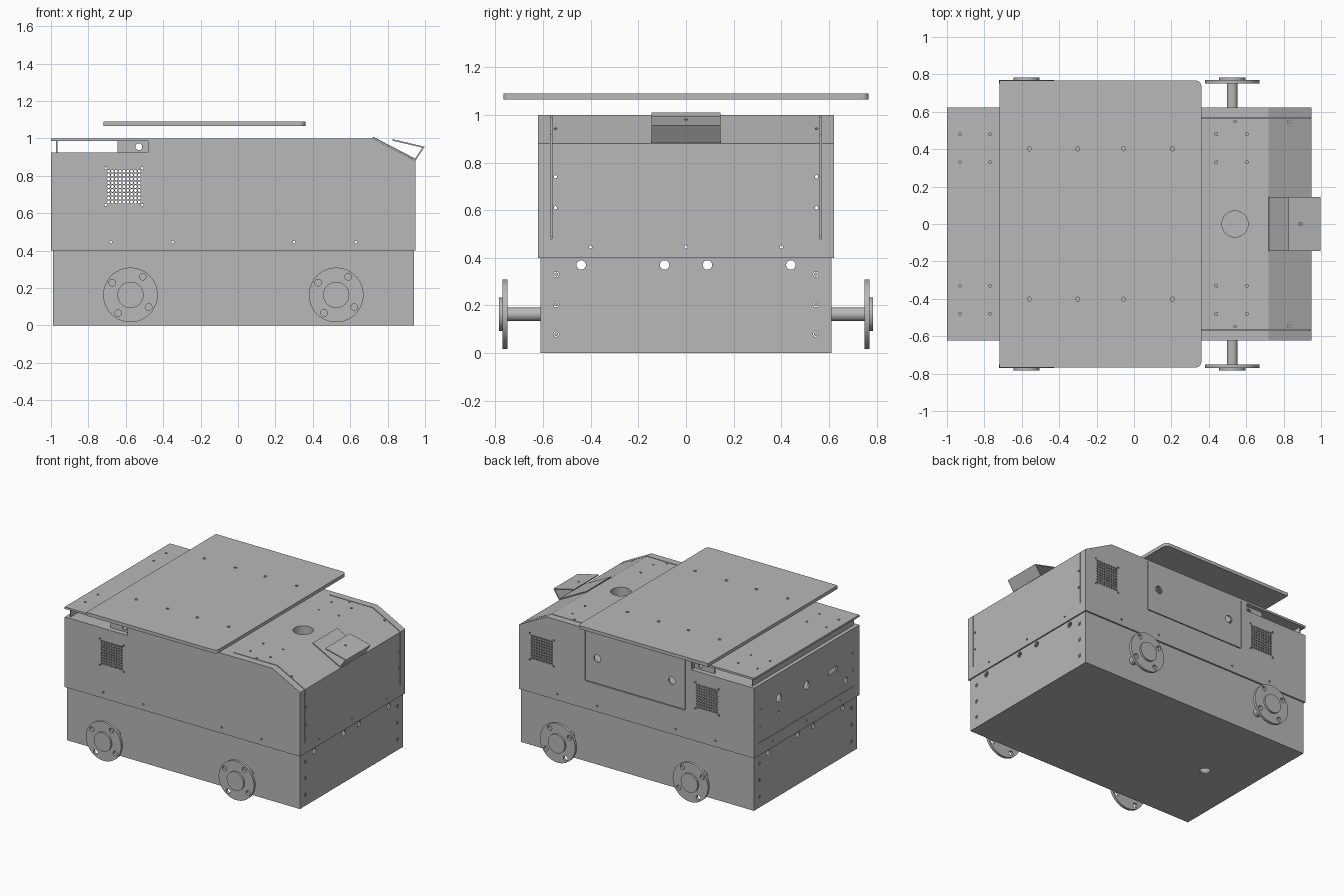
import bpy, bmesh, math
from mathutils import Vector, Matrix

cube = bpy.data.objects.get("Cube")
if cube:
    bpy.data.objects.remove(cube)

grey = bpy.data.materials.new("sheet metal grey")
grey.use_nodes = True
grey.diffuse_color = (0.48, 0.48, 0.48, 1)
grey.node_tree.nodes["Principled BSDF"].inputs["Base Color"].default_value = (0.48, 0.48, 0.48, 1)

WALL = 0.012
AXES = {"X": Vector((1, 0, 0)), "Y": Vector((0, 1, 0)), "Z": Vector((0, 0, 1))}


def prism(bm, pts, y0, y1, flip=False):
    """Extrude an xz profile along y."""
    face = bm.faces.new([bm.verts.new((x, y0, z)) for x, z in pts])
    ext = bmesh.ops.extrude_face_region(bm, geom=[face])["geom"]
    moved = [g for g in ext if isinstance(g, bmesh.types.BMVert)]
    bmesh.ops.translate(bm, vec=(0, y1 - y0, 0), verts=moved)
    faces = list({f for v in moved for f in v.link_faces} | {face})
    bmesh.ops.recalc_face_normals(bm, faces=faces)
    if flip:
        bmesh.ops.reverse_faces(bm, faces=faces)


def box(bm, x0, x1, y0, y1, z0, z1, flip=False):
    prism(bm, [(x0, z0), (x1, z0), (x1, z1), (x0, z1)], y0, y1, flip)


def cyl(bm, c, axis, r, length, n=16):
    m = Matrix.Translation(c) @ AXES["Z"].rotation_difference(AXES[axis]).to_matrix().to_4x4()
    bmesh.ops.create_cone(bm, cap_ends=True, segments=n, radius1=r, radius2=r,
                          depth=length, matrix=m)


def make(name, bm, smooth=False):
    me = bpy.data.meshes.new(name)
    bm.to_mesh(me)
    bm.free()
    ob = bpy.data.objects.new(name, me)
    bpy.context.scene.collection.objects.link(ob)
    me.materials.append(grey)
    if smooth:
        bpy.ops.object.select_all(action="DESELECT")
        ob.select_set(True)
        bpy.context.view_layer.objects.active = ob
        bpy.ops.object.shade_smooth_by_angle(angle=math.radians(35))
    return ob


def cut(ob, bm):
    """Subtract the cutter mesh and keep the finished result."""
    cutter = make("cutter", bm)
    cutter.hide_render = True
    mod = ob.modifiers.new("holes", "BOOLEAN")
    mod.operation, mod.solver, mod.object = "DIFFERENCE", "EXACT", cutter
    dg = bpy.context.evaluated_depsgraph_get()
    me = bpy.data.meshes.new_from_object(ob.evaluated_get(dg))
    ob.modifiers.clear()
    ob.data = me
    bpy.data.objects.remove(cutter)


# Lower chassis: hollow box
bm = bmesh.new()
box(bm, -0.99, 0.94, -0.61, 0.61, 0, 0.402)
box(bm, -0.99 + WALL, 0.94 - WALL, -0.598, 0.598, WALL, 0.39, True)
chassis = make("lower_chassis", bm)
bm = bmesh.new()
for x in (-0.984, 0.934):
    for y in (-0.44, -0.09, 0.09, 0.44):
        cyl(bm, (x, y, 0.37), "X", 0.02, 0.05)
    for y in (-0.545, 0.545):
        for z in (0.08, 0.205, 0.33):
            cyl(bm, (x, y, z), "X", 0.012, 0.05, 12)
cyl(bm, (-0.63, 0, 0), "Z", 0.035, 0.06, 24)
cut(chassis, bm)

# Screws in the chassis end plates
bm = bmesh.new()
for x in (-0.984, 0.934):
    for y in (-0.545, 0.545):
        for z in (0.08, 0.205, 0.33):
            cyl(bm, (x, y, z), "X", 0.008, 0.012, 10)
make("chassis_screws", bm)

# Upper housing: hollow shell with a sloped nose
bm = bmesh.new()
prism(bm, [(-1, 0.4), (0.95, 0.4), (0.95, 0.88), (0.72, 1), (-1, 1)], -0.622, 0.622)
prism(bm, [(-0.988, 0.412), (0.938, 0.412), (0.938, 0.873), (0.717, 0.988), (-0.988, 0.988)],
      -0.61, 0.61, True)
housing = make("upper_housing", bm)

bm = bmesh.new()
# ventilation grilles
for vx, side in ((-0.61, -1), (-0.61, 1), (0.76, 1)):
    for i in range(9):
        for j in range(9):
            cyl(bm, (vx + (i - 4) * 0.0205, side * 0.616, 0.742 + (j - 4) * 0.0205),
                "Y", 0.008, 0.05, 8)
    for i in (-1, 1):
        for j in (-1, 1):
            cyl(bm, (vx + i * 0.098, side * 0.616, 0.742 + j * 0.098), "Y", 0.007, 0.05, 8)
# bolt holes along the lower edge
for side in (-1, 1):
    for x in (-0.68, -0.35, 0.3, 0.63):
        cyl(bm, (x, side * 0.616, 0.445), "Y", 0.007, 0.05, 10)
for x in (-0.994, 0.944):
    for y in (-0.4, 0, 0.4):
        cyl(bm, (x, y, 0.445), "X", 0.007, 0.05, 10)
    for y in (-0.548, 0.548):
        for z in (0.61, 0.74):
            cyl(bm, (x, y, z), "X", 0.007, 0.05, 10)
# nose cover holes and seams
for s in (-1, 1):
    for x, z in ((0.54, 1), (0.83, 0.94)):
        cyl(bm, (x, s * 0.548, z), "Z", 0.007, 0.06, 10)
    for x in (-0.93, -0.77, 0.44, 0.605):
        for y in (0.33, 0.48):
            cyl(bm, (x, s * y, 1), "Z", 0.008, 0.05, 10)
    prism(bm, [(0.36, 0.97), (0.36, 1.02), (0.73, 1.02), (0.97, 0.9), (0.97, 0.48),
               (0.93, 0.48), (0.93, 0.862), (0.713, 0.97)], s * 0.566 - 0.003, s * 0.566 + 0.003)
cyl(bm, (0.54, 0, 1), "Z", 0.07, 0.06, 32)
# rear end: connector holes and panel seam
for y, z, r in ((0.33, 0.74, 0.03), (0, 0.71, 0.03), (-0.46, 0.57, 0.026), (0.33, 0.63, 0.013)):
    cyl(bm, (-0.994, y, z), "X", r, 0.05, 20)
box(bm, -1.02, -0.97, -0.36, -0.26, 0.68, 0.72)
box(bm, -1.02, -0.97, -0.565, 0.565, 0.49, 0.494)
# open slot under the rear lid
box(bm, -1.1, -0.48, -0.7, 0.7, 0.925, 0.985)
# side door outline and its finger holes
for x in (-0.43, 0.4):
    box(bm, x - 0.003, x + 0.003, 0.6, 0.64, 0.613, 0.984)
box(bm, -0.427, 0.397, 0.6, 0.64, 0.607, 0.613)
for x in (-0.32, 0.3):
    cyl(bm, (x, 0.616, 0.8), "Y", 0.028, 0.05, 24)
cut(housing, bm)

# Recess under the rear lid: tray, end wall, rear lip
bm = bmesh.new()
box(bm, -0.998, -0.475, -0.62, 0.62, 0.917, 0.925)
box(bm, -0.482, -0.474, -0.612, 0.612, 0.92, 0.99)
box(bm, -0.972, -0.966, -0.6, 0.6, 0.924, 0.989)
make("rear_tray", bm)
bm = bmesh.new()
for s in (-1, 1):
    box(bm, -0.645, -0.482, s * 0.58 - 0.005, s * 0.58 + 0.005, 0.924, 0.989)
brackets = make("rear_slot_brackets", bm)
bm = bmesh.new()
cyl(bm, (-0.53, 0, 0.955), "Y", 0.018, 1.4, 20)
cut(brackets, bm)

# Well under the round top opening
bm = bmesh.new()
bmesh.ops.create_cone(bm, cap_ends=False, segments=32, radius1=0.074, radius2=0.074, depth=0.1,
                      matrix=Matrix.Translation((0.54, 0, 0.939)))
make("top_opening_sleeve", bm, True)

# Floating top deck: rounded corners on the nose side
bm = bmesh.new()
box(bm, -0.72, 0.36, -0.767, 0.767, 1.065, 1.09)
corners = [e for e in bm.edges if all(v.co.x > 0 for v in e.verts)
           and abs(e.verts[0].co.z - e.verts[1].co.z) > 0.01]
bmesh.ops.bevel(bm, geom=corners, offset=0.03, segments=5, affect="EDGES", profile=0.5)
deck = make("top_deck", bm)
bm = bmesh.new()
for x in (-0.56, -0.302, -0.055, 0.205):
    for y in (-0.402, 0.402):
        cyl(bm, (x, y, 1.08), "Z", 0.011, 0.08, 14)
cut(deck, bm)

# Bent sheet bracket on the nose
bm = bmesh.new()
prism(bm, [(0.72, 1.003), (0.95, 0.882), (0.998, 0.955), (0.825, 0.996), (0.825, 0.988),
           (0.986, 0.95), (0.947, 0.892), (0.722, 1.009)], -0.145, 0.145)
bracket = make("nose_bracket", bm)
bm = bmesh.new()
cyl(bm, (0.89, 0, 0.98), "Z", 0.008, 0.06, 12)
cut(bracket, bm)

# Wheel flanges with bolt holes, hubs and axles
for name, s in (("front", -1), ("back", 1)):
    for end, x in (("rear", -0.575), ("nose", 0.525)):
        bm = bmesh.new()
        cyl(bm, (x, s * 0.76, 0.163), "Y", 0.146, 0.02, 48)
        flange = make(f"{name}_{end}_flange", bm)
        bm = bmesh.new()
        for k in range(4):
            a = math.radians(56 + 90 * k)
            cyl(bm, (x + 0.117 * math.cos(a), s * 0.76, 0.163 + 0.117 * math.sin(a)),
                "Y", 0.018, 0.06, 20)
        cut(flange, bm)
        bm = bmesh.new()
        cyl(bm, (x, s * 0.775, 0.163), "Y", 0.07, 0.018, 40)
        cyl(bm, (x, s * 0.68, 0.163), "Y", 0.029, 0.15, 24)
        make(f"{name}_{end}_axle_hub", bm, True)
